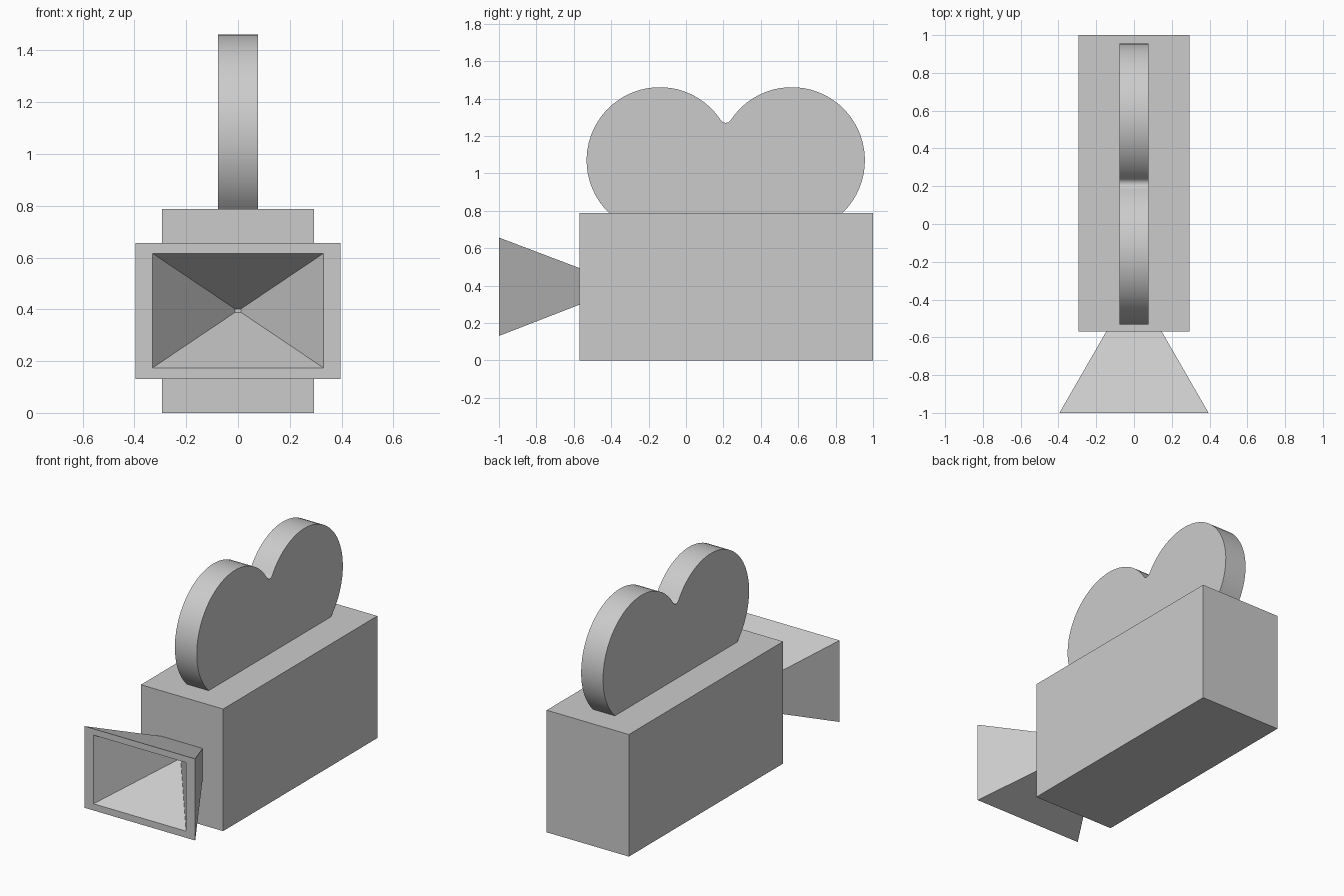
import bpy, bmesh, math

if "Cube" in bpy.data.objects:
    bpy.data.objects.remove(bpy.data.objects["Cube"])


def make_object(name, bm):
    bmesh.ops.recalc_face_normals(bm, faces=bm.faces)
    mesh = bpy.data.meshes.new(name)
    bm.to_mesh(mesh)
    bm.free()
    obj = bpy.data.objects.new(name, mesh)
    bpy.context.collection.objects.link(obj)
    return obj


def loft(name, rings):
    """Join successive closed rings of points and cap both ends."""
    bm = bmesh.new()
    loops = [[bm.verts.new(p) for p in ring] for ring in rings]
    n = len(loops[0])
    for a, b in zip(loops, loops[1:]):
        for i in range(n):
            j = (i + 1) % n
            bm.faces.new((a[i], a[j], b[j], b[i]))
    bm.faces.new(loops[0])
    bm.faces.new(loops[-1])
    return make_object(name, bm)


def rect(y, half_w, z0, z1):
    return [(-half_w, y, z0), (half_w, y, z0), (half_w, y, z1), (-half_w, y, z1)]


def arc(cy, cz, r, a0, a1, n):
    return [(cy + r * math.cos(a0 + (a1 - a0) * i / n),
             cz + r * math.sin(a0 + (a1 - a0) * i / n)) for i in range(n + 1)]


# Camera body
BODY_TOP, BODY_FRONT = 0.787, -0.57
loft("camera_body", [rect(BODY_FRONT, 0.293, 0, BODY_TOP), rect(1.0, 0.293, 0, BODY_TOP)])

# Lens hood: flared outside, rim, then a cavity tapering almost to a point
loft("lens_hood", [
    rect(BODY_FRONT, 0.147, 0.298, 0.494),
    rect(-1.0, 0.395, 0.131, 0.657),
    rect(-1.0, 0.33, 0.174, 0.616),
    rect(-0.6, 0.012, 0.388, 0.402),
])

# Film magazine: two round lobes with a small fillet in the notch, cut flat below
R, CZ, MID, HALF = 0.391, 1.07, 0.2125, 0.353
FILLET, FILLET_Z = 0.032, 1.302
low = math.asin((CZ - BODY_TOP) / R)
tangent = math.atan2(FILLET_Z - CZ, HALF)
left = arc(MID - HALF, CZ, R, math.pi + low, tangent, 32)
notch = arc(MID, FILLET_Z, FILLET, math.pi + tangent, 2 * math.pi - tangent, 6)[1:-1]
right = [(2 * MID - y, z) for y, z in reversed(left)]
profile = left + notch + right
magazine = loft("film_magazine", [[(x, y, z) for y, z in profile] for x in (-0.078, 0.078)])
bpy.context.view_layer.objects.active = magazine
magazine.select_set(True)
bpy.ops.object.shade_smooth_by_angle(angle=math.radians(30))
